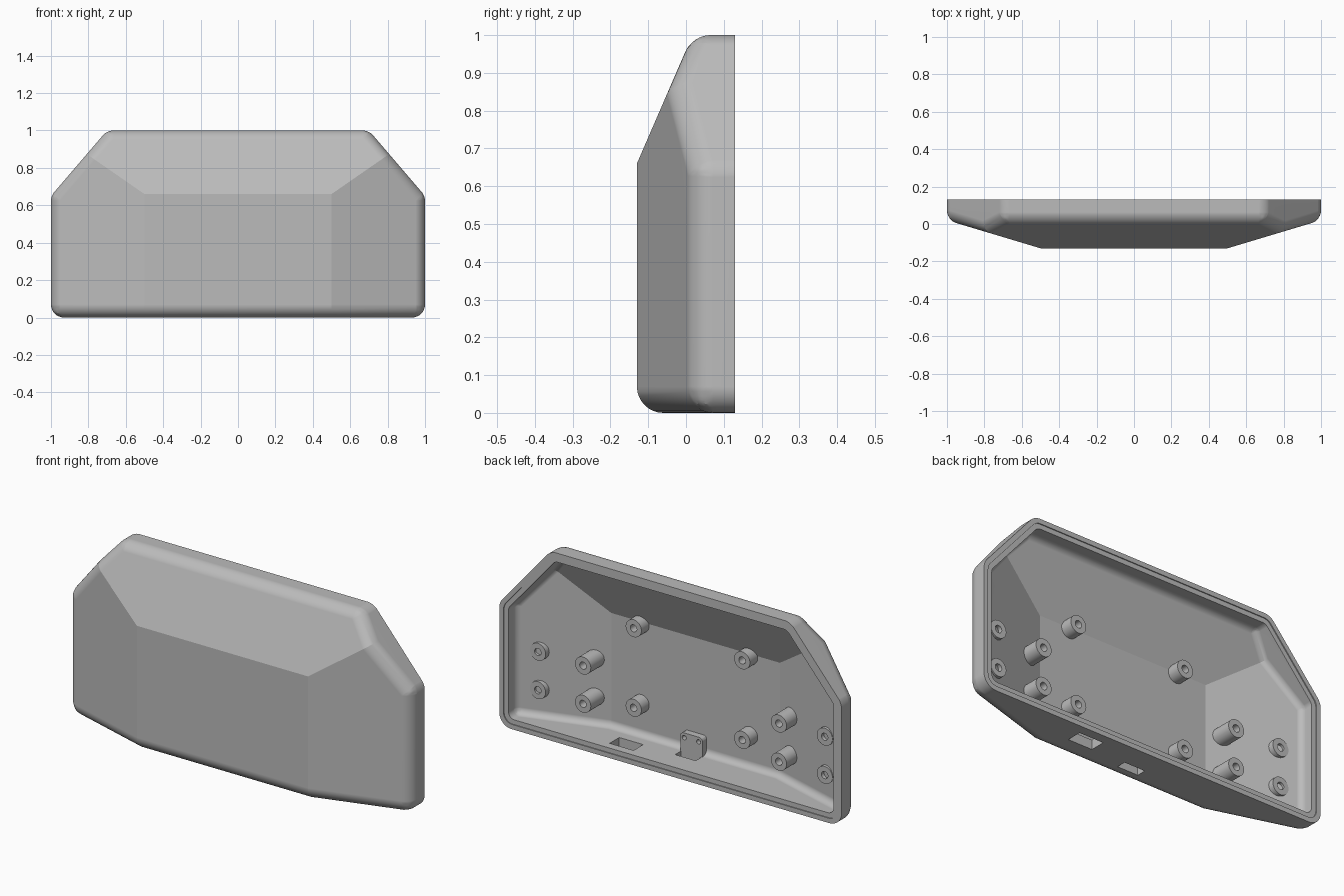
import bpy, bmesh, math
from mathutils import Vector, Matrix

if "Cube" in bpy.data.objects:
    bpy.data.objects.remove(bpy.data.objects["Cube"])

grey = bpy.data.materials.new("plain_grey")
grey.use_nodes = True
grey.diffuse_color = (0.5, 0.5, 0.5, 1)
grey.node_tree.nodes["Principled BSDF"].inputs["Base Color"].default_value = (0.5, 0.5, 0.5, 1)

FRONT, BACK, WALL = -0.13, 0.13, 0.05
SIDE_SLOPE, TOP_SLOPE = 0.3, 0.433


def make_object(name, bm):
    bmesh.ops.recalc_face_normals(bm, faces=bm.faces)
    mesh = bpy.data.meshes.new(name)
    bm.to_mesh(mesh)
    bm.free()
    mesh.materials.append(grey)
    obj = bpy.data.objects.new(name, mesh)
    bpy.context.collection.objects.link(obj)
    return obj


def activate(obj):
    bpy.ops.object.select_all(action='DESELECT')
    obj.select_set(True)
    bpy.context.view_layer.objects.active = obj


def apply_all(obj):
    activate(obj)
    for mod in list(obj.modifiers):
        bpy.ops.object.modifier_apply(modifier=mod.name)


def smooth(obj):
    activate(obj)
    bpy.ops.object.shade_smooth_by_angle(angle=math.radians(15))
    mod = obj.modifiers.new("even_normals", 'WEIGHTED_NORMAL')
    mod.keep_sharp = True
    apply_all(obj)


def cut(obj, cutter):
    mod = obj.modifiers.new("cut", 'BOOLEAN')
    mod.operation = 'DIFFERENCE'
    mod.solver = 'EXACT'
    mod.object = cutter
    apply_all(obj)
    bpy.data.objects.remove(cutter)


def box(name, low, high):
    low, high = Vector(low), Vector(high)
    bm = bmesh.new()
    bmesh.ops.create_cube(bm, size=1, matrix=Matrix.Translation((low + high) / 2)
                          @ Matrix.Diagonal((*(high - low), 1)))
    return make_object(name, bm)


def casing(name, inset, radius, back, step=None):
    """Faceted casing solid, moved inward by inset, with rounded outer edges."""
    planes = [((0, 0, 0), (0, 0, -1)), ((0, 0, 1), (0, 0, 1))]
    for s in (-1, 1):
        planes += [((s, 0, 0), (s, 0, 0)), ((s, 0, 0.65), (0.35 * s, 0, 0.3))]
    if step is None:
        planes += [((0, FRONT, 0), (0, -1, 0)), ((0, FRONT, 0.66), (0, -1, TOP_SLOPE))]
        planes += [((0.5 * s, FRONT, 0), (SIDE_SLOPE * s, -1, 0)) for s in (-1, 1)]
    else:
        planes.append(((0, step - inset, 0), (0, -1, 0)))
    planes.append(((0, back + inset, 0), (0, 1, 0)))

    bm = bmesh.new()
    bmesh.ops.create_cube(bm, size=4)
    for point, normal in planes:
        n = Vector(normal).normalized()
        res = bmesh.ops.bisect_plane(bm, geom=bm.verts[:] + bm.edges[:] + bm.faces[:], dist=1e-6,
                                     plane_co=Vector(point) - n * inset, plane_no=n, clear_outer=True)
        rim = [e for e in res["geom_cut"] if isinstance(e, bmesh.types.BMEdge)]
        bmesh.ops.edgeloop_fill(bm, edges=rim)
    bmesh.ops.recalc_face_normals(bm, faces=bm.faces)
    # Round wall edges with one radius; keep the front creases and back rim crisp
    weight = bm.edges.layers.float.new("bevel_weight_edge")
    for e in bm.edges:
        ny = [f.normal.y for f in e.link_faces]
        is_wall = [abs(v) < 0.01 for v in ny]
        rounded = any(is_wall) if step is None else all(is_wall)
        if rounded and max(ny) < 0.5:
            e[weight] = min(1, math.tan(e.calc_face_angle() / 2))
    obj = make_object(name, bm)
    mod = obj.modifiers.new("round", 'BEVEL')
    mod.limit_method = 'WEIGHT'
    mod.width = radius
    mod.segments = 8
    apply_all(obj)
    return obj


# Hollow casing with a stepped rim
shell = casing("casing_shell", 0, 0.07, BACK)
cut(shell, casing("hollow_cutter", WALL, 0.035, 0.3))
cut(shell, casing("rim_cutter", 0.025, 0.05, 0.3, step=0.125))

# Openings through the bottom wall
cut(shell, box("port_cutter", (0.25, 0.0, -0.1), (0.39, 0.08, 0.09)))
cut(shell, box("switch_cutter", (-0.06, -0.045, -0.1), (0.06, 0.005, 0.09)))
smooth(shell)


# Screw posts with blind holes
def post(name, x, z, tip, r=0.046, hole=0.019):
    base = FRONT + max(0, abs(x) - 0.5) * SIDE_SLOPE + 0.025
    profile = [(0, base), (r, base), (r, tip), (hole, tip), (hole, base + 0.01), (0, base + 0.01)]
    bm = bmesh.new()
    verts = [bm.verts.new((px, py, 0)) for px, py in profile]
    edges = [bm.edges.new(pair) for pair in zip(verts, verts[1:])]
    bmesh.ops.spin(bm, geom=verts + edges, cent=(0, 0, 0), axis=(0, 1, 0),
                   angle=math.tau, steps=32)
    bmesh.ops.remove_doubles(bm, verts=bm.verts, dist=1e-5)
    bmesh.ops.translate(bm, verts=bm.verts, vec=(x, 0, z))
    smooth(make_object(name, bm))


for label, x, heights, tip in (("inner", 0.317, (0.22, 0.64), -0.015),
                               ("middle", 0.572, (0.195, 0.397), 0.043),
                               ("outer", 0.838, (0.195, 0.397), 0.04)):
    for side, s in (("left", 1), ("right", -1)):
        for level, z in zip(("lower", "upper"), heights):
            post(f"{label}_post_{side}_{level}", x * s, z, tip)

# Upright bracket with rounded top corners and two pin holes
bracket = box("switch_bracket", (-0.065, -0.085, 0.03), (0.065, -0.045, 0.15))
bm = bmesh.new()
bm.from_mesh(bracket.data)
top_edges = [e for e in bm.edges if all(v.co.z > 0.1 for v in e.verts)
             and abs(e.verts[0].co.y - e.verts[1].co.y) > 0.01]
bmesh.ops.bevel(bm, geom=top_edges, offset=0.02, segments=6, profile=0.5, affect='EDGES')
bm.to_mesh(bracket.data)
bm.free()
for s in (-1, 1):
    bm = bmesh.new()
    bmesh.ops.create_cone(bm, cap_ends=True, segments=24, radius1=0.012, radius2=0.012, depth=0.06,
                          matrix=Matrix.Translation((0.042 * s, -0.04, 0.125))
                          @ Matrix.Rotation(math.pi / 2, 4, 'X'))
    cut(bracket, make_object("pin_cutter", bm))
smooth(bracket)
